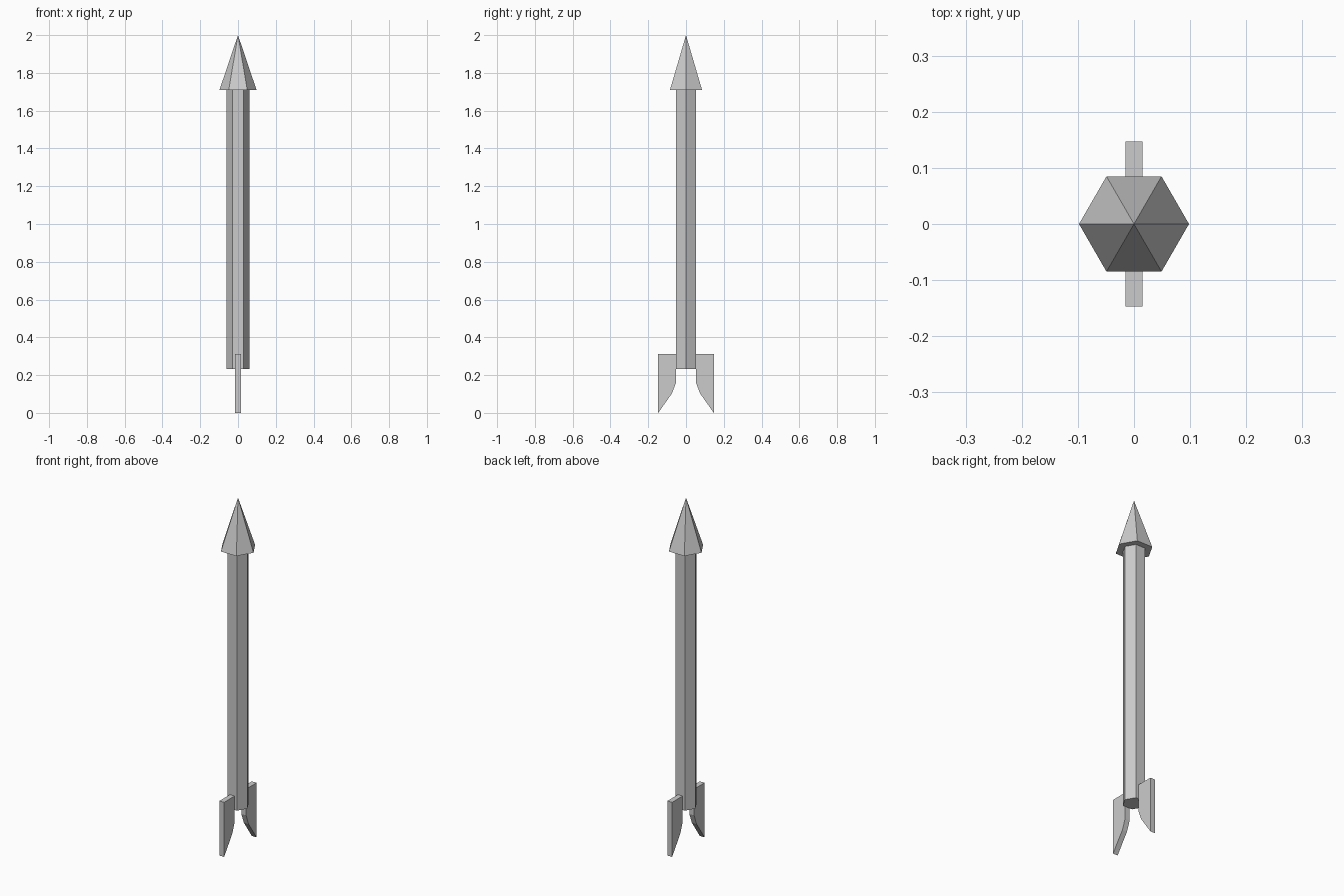
import bpy, bmesh, math

if "Cube" in bpy.data.objects:
    bpy.data.objects.remove(bpy.data.objects["Cube"])

def hex_part(name, r_bottom, r_top, z0, z1):
    bpy.ops.mesh.primitive_cone_add(
        vertices=6, radius1=r_bottom, radius2=r_top, depth=z1 - z0,
        location=(0, 0, (z0 + z1) / 2), rotation=(0, 0, math.radians(30)))
    bpy.context.object.name = name

def fin(name, side, profile, thickness):
    bm = bmesh.new()
    face = bm.faces.new([bm.verts.new((-thickness / 2, side * y, z)) for y, z in profile])
    ext = bmesh.ops.extrude_face_region(bm, geom=[face])
    verts = [v for v in ext["geom"] if isinstance(v, bmesh.types.BMVert)]
    bmesh.ops.translate(bm, vec=(thickness, 0, 0), verts=verts)
    bmesh.ops.recalc_face_normals(bm, faces=bm.faces)
    mesh = bpy.data.meshes.new(name)
    bm.to_mesh(mesh)
    bm.free()
    bpy.context.collection.objects.link(bpy.data.objects.new(name, mesh))

# Six-sided shaft and pointed tip
hex_part("shaft", 0.06, 0.06, 0.233, 1.71)
hex_part("tip", 0.098, 0, 1.71, 2.0)

# Two swept tail fins, flush with the flat sides of the shaft
FIN = [(0.052, 0.313), (0.147, 0.313), (0.147, 0.0), (0.074, 0.104), (0.052, 0.162)]
for label, side in (("front", -1), ("back", 1)):
    fin(label + "_fin", side, FIN, 0.03)
